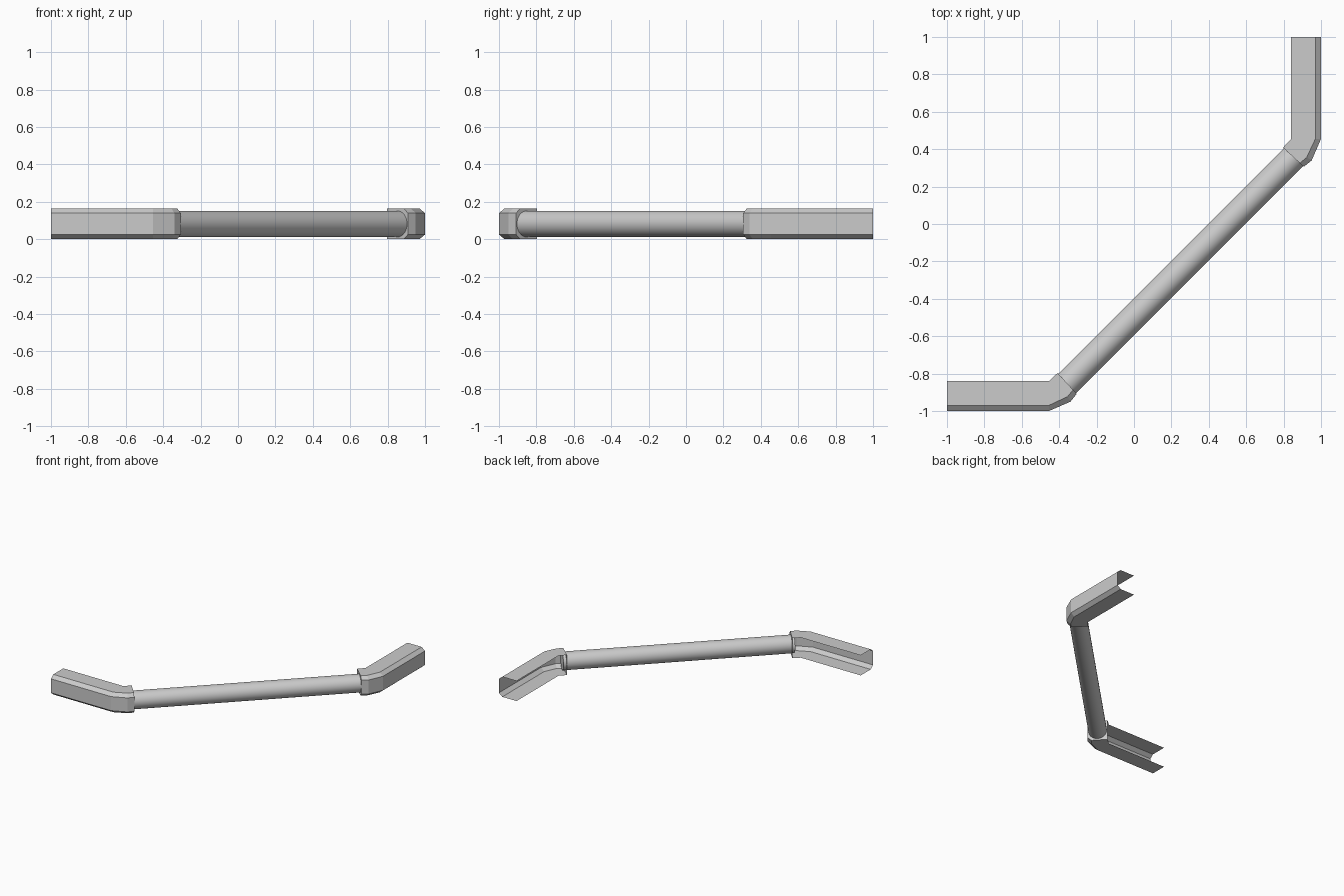
import bpy, bmesh, math
from mathutils import Vector

if "Cube" in bpy.data.objects:
    bpy.data.objects.remove(bpy.data.objects["Cube"])

H = 0.165      # channel height
ZC = 0.082     # tube centre height


def make_object(name, bm):
    bmesh.ops.recalc_face_normals(bm, faces=bm.faces)
    me = bpy.data.meshes.new(name)
    bm.to_mesh(me)
    bm.free()
    ob = bpy.data.objects.new(name, me)
    bpy.context.collection.objects.link(ob)
    return ob


# Plan stations along a channel: (outer wall point, open edge point)
STATIONS = [((-1, -1), (-1, -0.84)),
            ((-0.455, -1), (-0.455, -0.84)),
            ((-0.34, -0.95), (-0.425, -0.81)),
            ((-0.306, -0.908), (-0.408, -0.797))]
# Chamfered C section: (distance in from the outer wall, height)
SECTION = [(1, 0), (0.19, 0), (0, 0.025), (0, H - 0.025), (0.19, H), (1, H)]


def channel(name, mirrored):
    bm = bmesh.new()
    rows = []
    for outer, inner in STATIONS:
        o, i = Vector(outer), Vector(inner)
        row = []
        for t, z in SECTION:
            p = o.lerp(i, t)
            x, y = (-p.y, -p.x) if mirrored else (p.x, p.y)
            row.append(bm.verts.new((x, y, z)))
        rows.append(row)
    for a, b in zip(rows, rows[1:]):
        for k in range(len(SECTION) - 1):
            bm.faces.new((a[k], a[k + 1], b[k + 1], b[k]))
    # end plate that the tube enters
    bm.faces.new(rows[-1])
    return make_object(name, bm)


channel("left_channel", False)
channel("right_channel", True)

# Diagonal round tube between the two channels
start = Vector((-0.372, -0.867, ZC))
end = Vector((0.867, 0.372, ZC))
bpy.ops.mesh.primitive_cylinder_add(
    vertices=32, radius=0.07, depth=(end - start).length,
    location=(start + end) / 2,
    rotation=(end - start).to_track_quat('Z', 'Y').to_euler())
tube = bpy.context.object
tube.name = "diagonal_tube"
bpy.ops.object.shade_smooth_by_angle(angle=math.radians(35))
